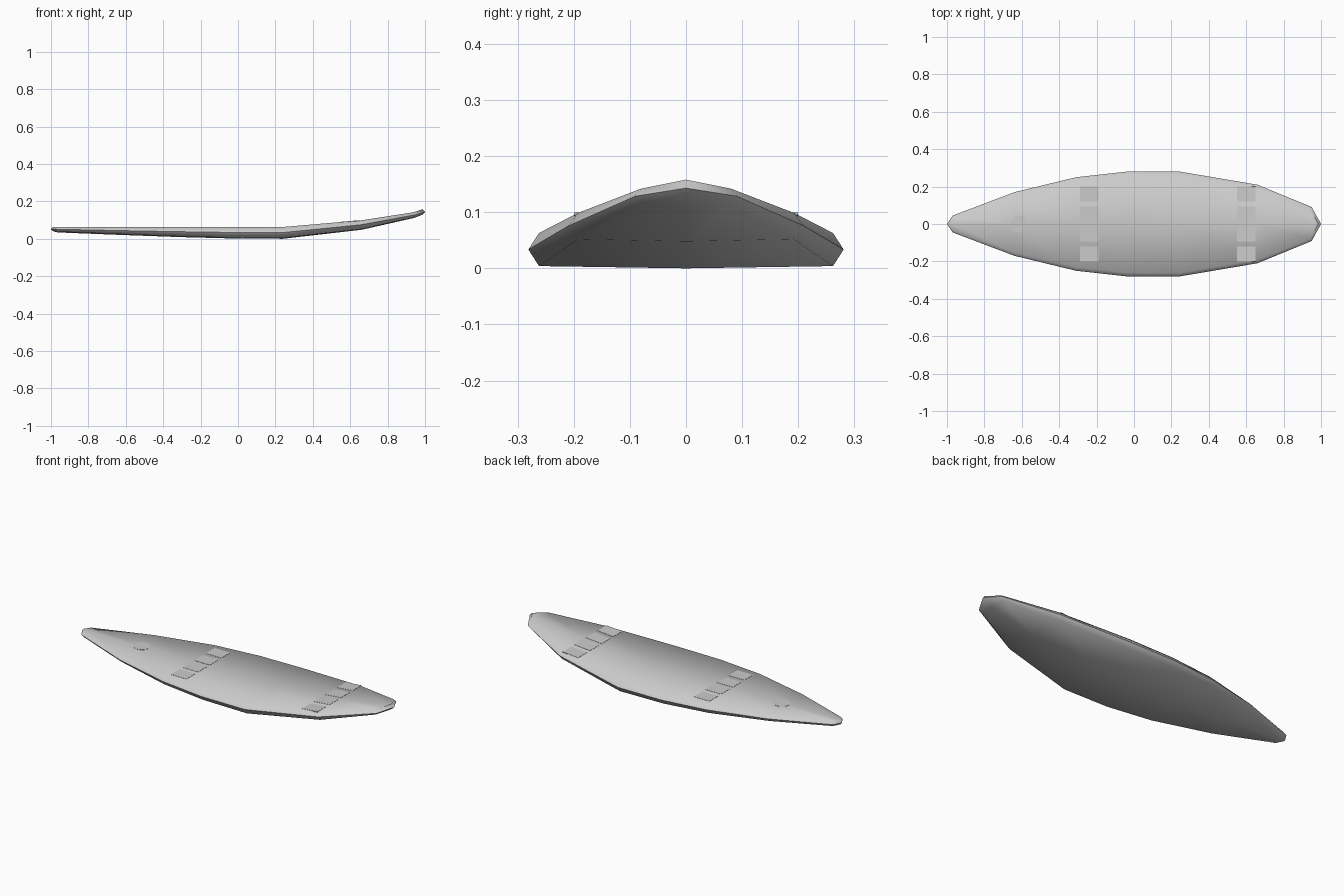
import bpy, bmesh, math
from mathutils import Vector

if "Cube" in bpy.data.objects:
    bpy.data.objects.remove(bpy.data.objects["Cube"])

# stations: x of rail, x of deck/bottom edge, rail half width, edge half width, bottom z, deck z
ST = [
    (-1.0, -0.99, 0, 0, 0.041, 0.064),
    (-0.97, -0.965, 0.045, 0.036, 0.038, 0.064),
    (-0.64, -0.64, 0.17, 0.152, 0.025, 0.063),
    (-0.31, -0.31, 0.25, 0.231, 0.013, 0.063),
    (-0.04, -0.04, 0.28, 0.26, 0.006, 0.062),
    (0.24, 0.24, 0.281, 0.262, 0.004, 0.063),
    (0.66, 0.66, 0.21, 0.192, 0.052, 0.099),
    (0.95, 0.94, 0.091, 0.08, 0.115, 0.142),
    (1.0, 0.985, 0, 0, 0.128, 0.158),
]


def finish(name, bm):
    bmesh.ops.recalc_face_normals(bm, faces=bm.faces)
    me = bpy.data.meshes.new(name)
    bm.to_mesh(me)
    bm.free()
    ob = bpy.data.objects.new(name, me)
    bpy.context.collection.objects.link(ob)
    bpy.ops.object.select_all(action='DESELECT')
    bpy.context.view_layer.objects.active = ob
    ob.select_set(True)
    bpy.ops.object.shade_smooth_by_angle(angle=math.radians(60))
    return ob


# board: rings lofted along the length
bm = bmesh.new()
rings = []
for xr, xe, w, e, zb, zt in ST:
    zm = (zb + zt) / 2
    keel = max(0, zb - 0.004) if w else zb
    ring = [(xe, 0, keel), (xe, e, zb), (xr, w, zm), (xe, e, zt),
            (xe, 0, zt), (xe, -e, zt), (xr, -w, zm), (xe, -e, zb)]
    rings.append([bm.verts.new(p) for p in ring])
for a, b in zip(rings, rings[1:]):
    for i in range(8):
        j = (i + 1) % 8
        bm.faces.new((a[i], a[j], b[j], b[i]))
bmesh.ops.remove_doubles(bm, verts=bm.verts, dist=1e-5)
finish("board", bm)


def deck(x):
    for s, t in zip(ST, ST[1:]):
        if s[1] <= x <= t[1]:
            return s[5] + (t[5] - s[5]) * (x - s[1]) / (t[1] - s[1])


# thin inlays that follow the deck
def inlay(name, outline):
    bm = bmesh.new()
    lo = [bm.verts.new((x, y, deck(x) - 0.003)) for x, y in outline]
    hi = [bm.verts.new((x, y, deck(x) + 0.0012)) for x, y in outline]
    n = len(outline)
    bm.faces.new(lo)
    bm.faces.new(hi)
    for i in range(n):
        j = (i + 1) % n
        bm.faces.new((lo[i], lo[j], hi[j], hi[i]))
    finish(name, bm)


# two rows of four foot pads
for row, x0, x1 in (("rear", -0.29, -0.19), ("front", 0.55, 0.65)):
    for k, y in enumerate((-0.16, -0.053, 0.053, 0.16)):
        h = 0.04
        inlay(f"{row}_foot_pad_{k + 1}",
              [(x0, y - h), (x1, y - h), (x1, y + h), (x0, y + h)])

# round leash plug near the tail
inlay("leash_plug", [(-0.615 + 0.045 * math.cos(i * math.tau / 16),
                      0.045 * math.sin(i * math.tau / 16)) for i in range(16)])
